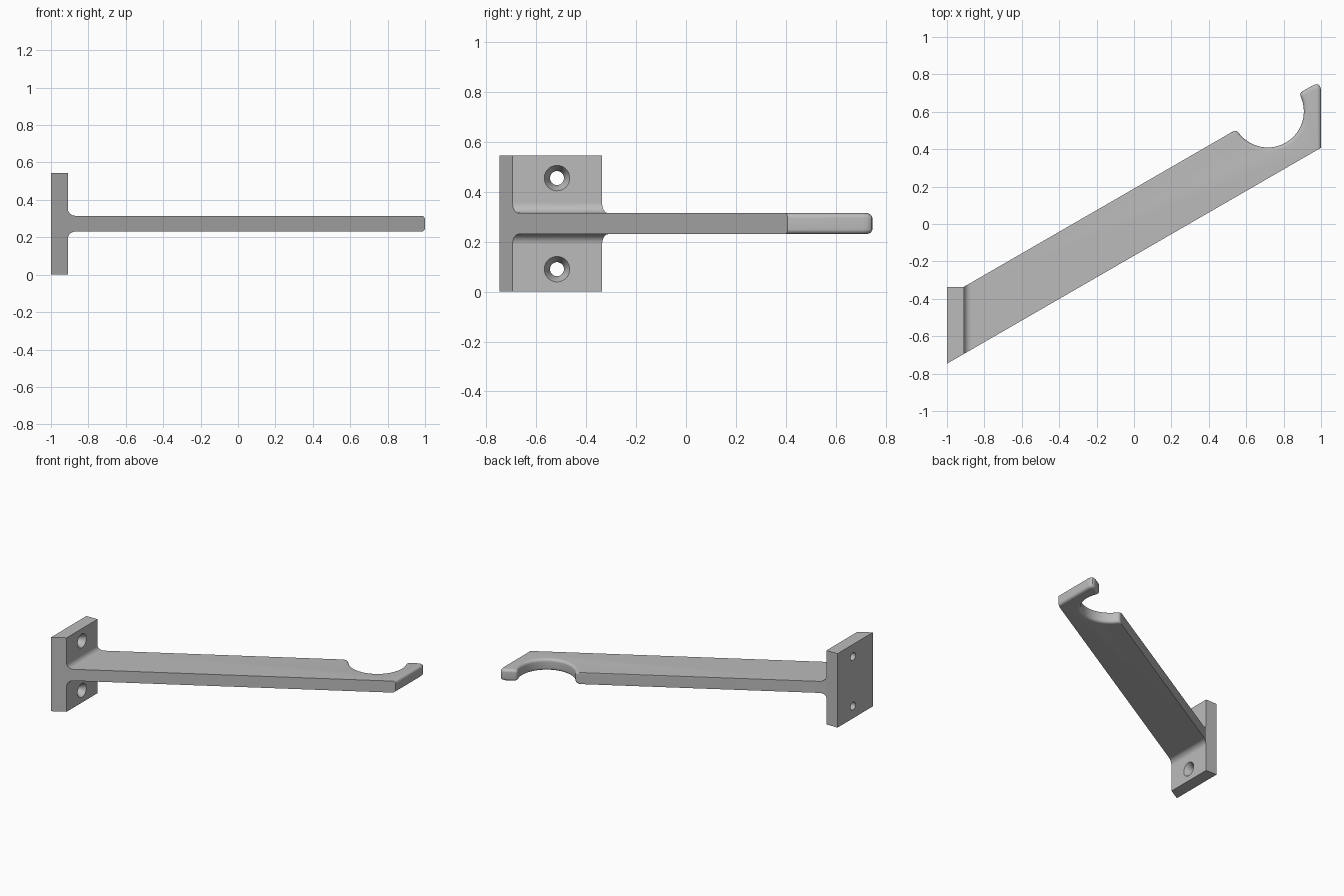
import bpy
import bmesh
from math import sin, cos, tan, asin, pi, radians
from mathutils import Vector

cube = bpy.data.objects.get("Cube")
if cube:
    bpy.data.objects.remove(cube, do_unlink=True)

GREY = (0.5, 0.5, 0.5, 1)
grey = bpy.data.materials.new("plain grey")
grey.use_nodes = True
grey.diffuse_color = GREY
grey.node_tree.nodes["Principled BSDF"].inputs["Base Color"].default_value = GREY

SLOPE = radians(30)
ALONG = Vector((cos(SLOPE), sin(SLOPE)))
PLATE_X = -0.91            # front of the wall plate
LOW, HIGH = 0.23, 0.315    # arm underside and top
HEIGHT = 0.545
FILLET, ROUND = 0.04, 0.02


def lower(x):
    return -0.747 + (x + 1) * tan(SLOPE)


def upper(x):
    return -0.336 + (x - PLATE_X) * tan(SLOPE)


def loft(name, rings):
    """Skin equal-length rings of points and cap both ends."""
    bm = bmesh.new()
    loops = [[bm.verts.new(p) for p in ring] for ring in rings]
    for a, b in zip(loops, loops[1:]):
        for i in range(len(a)):
            j = (i + 1) % len(a)
            bm.faces.new((a[i], a[j], b[j], b[i]))
    bm.faces.new(loops[0])
    bm.faces.new(loops[-1])
    bmesh.ops.recalc_face_normals(bm, faces=bm.faces)
    mesh = bpy.data.meshes.new(name)
    bm.to_mesh(mesh)
    bm.free()
    mesh.materials.append(grey)
    obj = bpy.data.objects.new(name, mesh)
    bpy.context.collection.objects.link(obj)
    return obj


def soften(a, corner, b, steps=6):
    """Rounded corner from a to b."""
    ts = [i / steps for i in range(steps + 1)]
    return [a * (1 - t) ** 2 + corner * 2 * t * (1 - t) + b * t * t for t in ts]


def arm_outline(inset):
    """Plan of the arm, with the hook end drawn in by the inset."""
    centre = Vector((0.715, upper(0.715)))
    radius = 0.193 + inset

    def on_circle(angle):
        return centre + radius * Vector((cos(angle), sin(angle)))

    start = pi + SLOPE
    end = 2 * pi + SLOPE - asin(inset / radius)
    trim = radians(7)
    horn, inner = on_circle(start), on_circle(end)
    x = 1 - inset
    tip = Vector((x, upper(x) - inset / cos(SLOPE)))
    tip_len = 0.06 - inset
    pts = [Vector((PLATE_X, lower(PLATE_X))), Vector((PLATE_X, upper(PLATE_X)))]
    pts += soften(horn - ALONG * 0.025, horn, on_circle(start + trim))
    steps = 40
    first, last = start + trim, end - trim
    pts += [on_circle(first + (last - first) * i / steps) for i in range(1, steps)]
    pts += soften(on_circle(last), inner, inner + ALONG * 0.02)
    pts += soften(tip - ALONG * tip_len, tip, tip - Vector((0, tip_len)))
    pts.append(Vector((x, lower(x))))
    return pts


# Arm with a rounded hook end
layers = []
for i in range(7):
    a = pi / 2 * i / 6
    layers.append((LOW + ROUND * (1 - cos(a)), ROUND * (1 - sin(a))))
layers += [(LOW + HIGH - z, d) for z, d in reversed(layers)]
arm = loft("arm", [[(p.x, p.y, z) for p in arm_outline(d)] for z, d in layers])

# Wall plate, its near side cut along the arm's slope
plan = [(-1, lower(-1)), (PLATE_X, lower(PLATE_X)),
        (PLATE_X, upper(PLATE_X)), (-1, upper(PLATE_X))]
plate = loft("wall_plate", [[(x, y, z) for x, y in plan] for z in (0, HEIGHT)])

# Concave fillets above and below the arm
parts = [arm, plate]
for name, z0, s in (("upper_fillet", HIGH, 1), ("lower_fillet", LOW, -1)):
    profile = [(PLATE_X, z0)]
    for i in range(11):
        a = pi / 2 * i / 10
        profile.append((PLATE_X + FILLET * (1 - sin(a)),
                        z0 + s * FILLET * (1 - cos(a))))
    parts.append(loft(name, [[(x, side(x), z) for x, z in profile]
                             for side in (lower, upper)]))

# Countersunk screw holes
for z0 in (0.09, 0.455):
    rings = []
    for x, r in ((-1.05, 0.028), (-0.95, 0.028), (PLATE_X, 0.051), (-0.89, 0.0625)):
        rings.append([(x, -0.517 + r * cos(2 * pi * i / 40),
                       z0 + r * sin(2 * pi * i / 40)) for i in range(40)])
    cutter = loft("screw_hole_cutter", rings)
    cutter.hide_render = True
    mod = plate.modifiers.new("screw_hole", 'BOOLEAN')
    mod.operation = 'DIFFERENCE'
    mod.solver = 'EXACT'
    mod.object = cutter
    bpy.context.view_layer.objects.active = plate
    bpy.ops.object.modifier_apply(modifier=mod.name)
    bpy.data.objects.remove(cutter, do_unlink=True)

# Smooth the curves, keep the corners crisp
bpy.ops.object.select_all(action='DESELECT')
for part in parts:
    part.select_set(True)
bpy.context.view_layer.objects.active = arm
bpy.ops.object.shade_smooth_by_angle(angle=radians(30))
